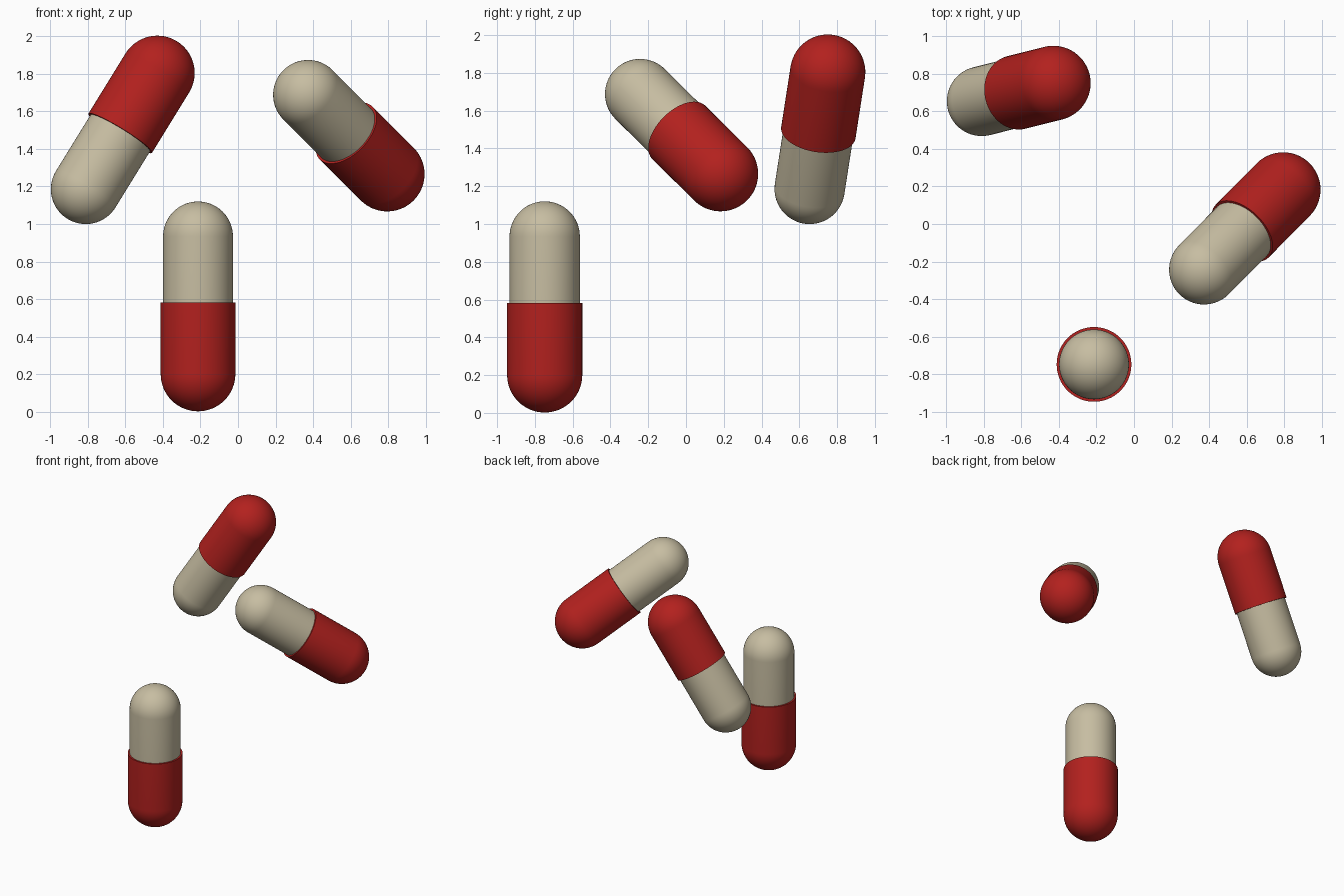
import bpy, bmesh
from math import sin, cos, pi
from mathutils import Vector

if "Cube" in bpy.data.objects:
    bpy.data.objects.remove(bpy.data.objects["Cube"])

R_CAP, R_BODY, SPAN, SEAM = 0.199, 0.186, 0.733, 0.38
SEGS, ARC = 64, 16


def material(name, rgb):
    m = bpy.data.materials.new(name)
    m.diffuse_color = (*rgb, 1)
    m.use_nodes = True
    m.node_tree.nodes["Principled BSDF"].inputs["Base Color"].default_value = m.diffuse_color
    return m


RED = material("red_gelatin", (0.45, 0.015, 0.013))
CREAM = material("cream_gelatin", (0.57, 0.51, 0.36))


def lathe(name, profile, mat, start, direction):
    """Spin an (r, z) profile around local z, then aim it along direction."""
    bm = bmesh.new()
    verts = [bm.verts.new((r, 0, z)) for r, z in profile]
    edges = [bm.edges.new(p) for p in zip(verts, verts[1:])]
    bmesh.ops.spin(bm, geom=verts + edges, cent=(0, 0, 0), axis=(0, 0, 1),
                   angle=2 * pi, steps=SEGS, use_duplicate=False)
    bmesh.ops.remove_doubles(bm, verts=bm.verts, dist=1e-5)
    bmesh.ops.recalc_face_normals(bm, faces=bm.faces)
    mesh = bpy.data.meshes.new(name)
    bm.to_mesh(mesh)
    bm.free()
    mesh.materials.append(mat)
    ob = bpy.data.objects.new(name, mesh)
    bpy.context.collection.objects.link(ob)
    ob.location = start
    ob.rotation_mode = 'QUATERNION'
    ob.rotation_quaternion = direction.to_track_quat('Z', 'Y')
    bpy.ops.object.select_all(action='DESELECT')
    ob.select_set(True)
    bpy.context.view_layer.objects.active = ob
    bpy.ops.object.shade_smooth_by_angle()


def capsule(name, red_centre, cream_centre):
    a, b = Vector(red_centre), Vector(cream_centre)
    d = (b - a).normalized()
    a = (a + b) / 2 - d * SPAN / 2
    angles = [pi / 2 * i / ARC for i in range(ARC + 1)]
    # wider red cap: dome, wall and the rim stepping in to the body
    cap = [(R_CAP * sin(t), -R_CAP * cos(t)) for t in angles]
    cap += [(R_CAP, SEAM), (R_BODY, SEAM)]
    # narrower cream body: wall from the rim, then the dome
    body = [(R_BODY, SEAM - 0.01)]
    body += [(R_BODY * cos(t), SPAN + R_BODY * sin(t)) for t in angles]
    lathe(name + "_cap", cap, RED, a, d)
    lathe(name + "_body", body, CREAM, a, d)


# centres of the red and cream domes of each capsule
capsule("upright_capsule", (-0.213, -0.748, 0.2), (-0.213, -0.748, 0.935))
capsule("leaning_capsule", (-0.432, 0.75, 1.801), (-0.809, 0.655, 1.189))
capsule("tilted_capsule", (0.793, 0.181, 1.268), (0.375, -0.241, 1.686))
